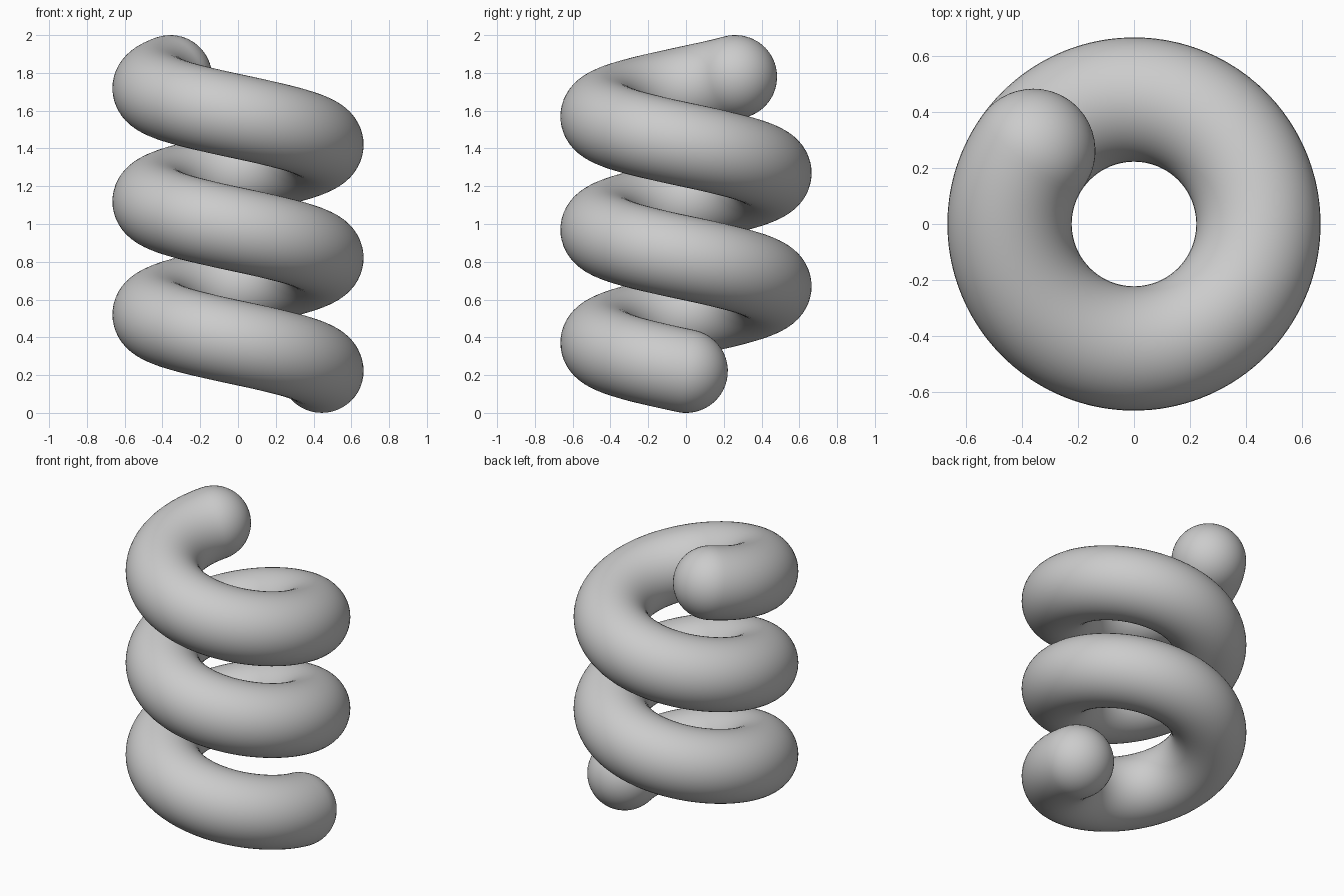
import bpy
import bmesh
from math import cos, sin, pi
from mathutils import Vector

if "Cube" in bpy.data.objects:
    bpy.data.objects.remove(bpy.data.objects["Cube"])

COIL_R, TUBE_R, PITCH, TURNS = 0.4435, 0.2215, 0.599, 2.6
SIDES, STEPS, CAP_STEPS = 48, 240, 12

# Plain grey material
grey = bpy.data.materials.new("plain grey")
grey.use_nodes = True
grey.diffuse_color = (0.6, 0.6, 0.6, 1)
grey.node_tree.nodes["Principled BSDF"].inputs["Base Color"].default_value = grey.diffuse_color


def helix_frame(turn):
    """Centre, direction and two cross-section axes of the coil."""
    a = -2 * pi * turn
    out = Vector((cos(a), sin(a), 0))
    centre = out * COIL_R + Vector((0, 0, TUBE_R + PITCH * turn))
    along = Vector((sin(a), -cos(a), PITCH / (2 * pi * COIL_R))).normalized()
    return centre, along, out, along.cross(out)


def add_ring(bm, turn, swell=0.0):
    """Ring of the tube; swell moves it out over the rounded end, -pi/2 to pi/2."""
    centre, along, u, v = helix_frame(turn)
    centre = centre + along * TUBE_R * sin(swell)
    r = TUBE_R * cos(swell)
    angles = [2 * pi * i / SIDES for i in range(SIDES)]
    return [bm.verts.new(centre + (u * cos(a) + v * sin(a)) * r) for a in angles]


def add_tip(bm, turn, sign):
    centre, along, _, _ = helix_frame(turn)
    return bm.verts.new(centre + along * TUBE_R * sign)


# Coiled tube with rounded ends
bm = bmesh.new()
caps = [pi / 2 * i / CAP_STEPS for i in range(1, CAP_STEPS)]
rings = [add_ring(bm, 0, -s) for s in reversed(caps)]
rings += [add_ring(bm, TURNS * i / STEPS) for i in range(STEPS + 1)]
rings += [add_ring(bm, TURNS, s) for s in caps]
start, end = add_tip(bm, 0, -1), add_tip(bm, TURNS, 1)

for i in range(SIDES):
    j = (i + 1) % SIDES
    for a, b in zip(rings, rings[1:]):
        bm.faces.new((a[i], a[j], b[j], b[i]))
    bm.faces.new((start, rings[0][j], rings[0][i]))
    bm.faces.new((end, rings[-1][i], rings[-1][j]))
bmesh.ops.recalc_face_normals(bm, faces=bm.faces)
for face in bm.faces:
    face.smooth = True

mesh = bpy.data.meshes.new("spring_coil")
bm.to_mesh(mesh)
bm.free()
mesh.materials.append(grey)
bpy.context.collection.objects.link(bpy.data.objects.new("spring_coil", mesh))
